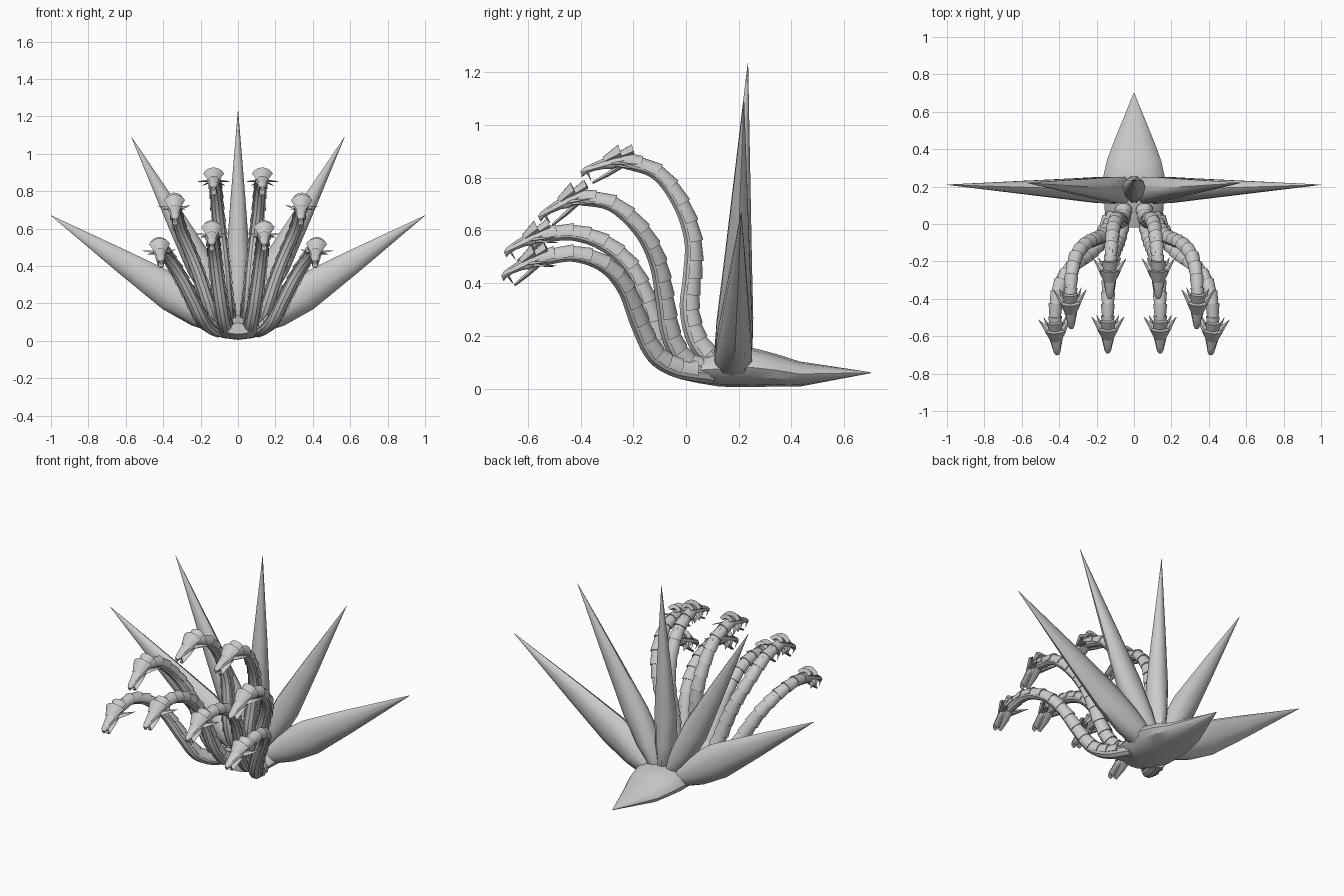
import bpy, bmesh
from math import sin, cos, pi, radians
from mathutils import Vector

if "Cube" in bpy.data.objects:
    bpy.data.objects.remove(bpy.data.objects["Cube"], do_unlink=True)

# One stone grey for everything
grey = bpy.data.materials.new("stone_grey")
grey.use_nodes = True
grey.diffuse_color = (0.6, 0.6, 0.6, 1)
for node in grey.node_tree.nodes:
    if node.type == 'BSDF_PRINCIPLED':
        node.inputs["Base Color"].default_value = grey.diffuse_color
        node.inputs["Roughness"].default_value = 0.7

X = Vector((1, 0, 0))


def skin(bm, rings):
    """Bridge a row of closed rings into a capped solid."""
    rows = [[bm.verts.new(p) for p in ring] for ring in rings]
    n = len(rows[0])
    for a, b in zip(rows, rows[1:]):
        for i in range(n):
            j = (i + 1) % n
            bm.faces.new((a[i], a[j], b[j], b[i]))
    bm.faces.new(rows[0][::-1])
    bm.faces.new(rows[-1])


def finish(name, bm, angle=35):
    bmesh.ops.recalc_face_normals(bm, faces=bm.faces)
    mesh = bpy.data.meshes.new(name)
    bm.to_mesh(mesh)
    bm.free()
    mesh.materials.append(grey)
    mesh.shade_smooth()
    mesh.set_sharp_from_angle(angle=radians(angle))
    obj = bpy.data.objects.new(name, mesh)
    bpy.context.collection.objects.link(obj)


def oval(centre, side, up, wide, high, low=None, sides=10):
    """Oval ring; the lower half may have its own depth."""
    low = high if low is None else low
    ring = []
    for i in range(sides):
        a = 2 * pi * i / sides
        ring.append(centre + side * wide * cos(a) + up * sin(a) * (high if sin(a) > 0 else low))
    return ring


def thorn(bm, base, tip, wide, thick, flat):
    """Flattened four-sided horn; flat is the thin direction."""
    along = (tip - base).normalized()
    across = along.cross(flat).normalized()
    thin = across.cross(along)
    skin(bm, [oval(base, across, thin, wide, thick, sides=4),
              oval(tip, across, thin, 0.001, 0.001, sides=4)])


# Body ending in a pointed rear tail
bm = bmesh.new()
sections = [(-0.02, 0.065, 0.08, 0.03), (0.05, 0.07, 0.155, 0.05),
            (0.13, 0.075, 0.16, 0.068), (0.25, 0.08, 0.165, 0.075),
            (0.34, 0.07, 0.145, 0.062), (0.43, 0.055, 0.112, 0.048),
            (0.70, 0.06, 0.002, 0.002)]
skin(bm, [oval(Vector((0, y, z)), X, Vector((0, 0, 1)), w, h, sides=12)
          for y, z, w, h in sections])
finish("body_and_rear_tail", bm)


# Fan of upright tail spikes
def spike(name, tip, width):
    base = Vector((0, 0.175, 0.03))
    tip = Vector(tip)
    along = (tip - base).normalized()
    depth = (Vector((0, 1, 0)) - along * along.y).normalized()
    across = depth.cross(along)
    profile = [(0, 0.15, 0.03), (0.1, 0.6, 0.075), (0.2, 0.9, 0.072),
               (0.35, 1, 0.058), (0.6, 0.65, 0.036), (1, 0.01, 0.001)]
    bm = bmesh.new()
    skin(bm, [oval(base.lerp(tip, t), across, depth, w * width, d) for t, w, d in profile])
    finish(name, bm, 45)


spike("centre_tail_spike", (0, 0.235, 1.235), 0.062)
for label, m in (("left", 1), ("right", -1)):
    spike(label + "_upper_tail_spike", (m * 0.57, 0.22, 1.09), 0.078)
    spike(label + "_outer_tail_spike", (m, 0.21, 0.67), 0.1)


# Frame on a smooth path: place, side and dorsal directions
def frame(path, u):
    u = min(max(u, 0), 1) * (len(path) - 1)
    i = min(int(u), len(path) - 2)
    t = u - i
    b, c = path[i], path[i + 1]
    a = path[i - 1] if i else b * 2 - c
    d = path[i + 2] if i + 2 < len(path) else c * 2 - b
    m, n = (c - a) / 2, (d - b) / 2
    e, f = (b - c) * 2 + m + n, (c - b) * 3 - m * 2 - n
    place = ((e * t + f) * t + m) * t + b
    along = (e * 3 * t * t + f * 2 * t + m).normalized()
    up = along.cross(X).normalized()
    return place, up.cross(along), up


def radius(u):
    return 0.038 - 0.009 * u


def scale_plate(bm, back, front, r_back, r_front, spread):
    """Overlapping dorsal plate with its free edge lifted at the back."""
    rings = []
    for i in range(9):
        a = radians(spread) * (i / 4 - 1)

        def at(fr, r):
            return fr[0] + (fr[1] * sin(a) + fr[2] * cos(a)) * r
        rings.append([at(back, r_front * 0.8), at(back, r_back), at(front, r_front)])
    skin(bm, rings)


def build_neck(name, path):
    bm = bmesh.new()
    steps = 36
    skin(bm, [oval(*frame(path, i / steps), radius(i / steps), radius(i / steps))
              for i in range(steps + 1)])
    finish(name + "_neck", bm)
    bm = bmesh.new()
    count = 14
    for i in range(1, count):
        u = i / count
        r = radius(u)
        scale_plate(bm, frame(path, u), frame(path, u + 1.1 / count), r * 1.25, r * 1.02, 105)
    finish(name + "_neck_scales", bm)


def build_head(name, base, tip):
    size = (tip - base).length
    along = (tip - base).normalized()
    up = along.cross(X).normalized()
    side = up.cross(along)

    def at(s, t, h):
        return base + side * s + along * (t * size) + up * h

    # Skull with a hooked snout
    bm = bmesh.new()
    skull = [(-0.1, 0.028, 0.028, 0.028), (0.2, 0.036, 0.033, 0.026),
             (0.45, 0.033, 0.028, 0.012), (0.7, 0.024, 0.022, 0.008),
             (0.9, 0.018, 0.015, 0.012), (1, 0.009, 0.004, 0.02)]
    skin(bm, [oval(at(0, t, 0), side, up, w, h, l) for t, w, h, l in skull])
    finish(name + "_skull", bm)

    # Open lower jaw
    bm = bmesh.new()
    jaw = [(0.05, -0.015, 0.027, 0.013), (0.4, -0.034, 0.023, 0.009),
           (0.8, -0.05, 0.012, 0.005)]
    skin(bm, [oval(at(0, t, h), side, up, w, d) for t, h, w, d in jaw])
    finish(name + "_jaw", bm)

    # Flared crest plates
    bm = bmesh.new()
    for t, lift in ((-0.3, 0.05), (0, 0.064)):
        scale_plate(bm, (at(0, t, 0), side, up), (at(0, t + 0.42, 0), side, up),
                    lift, 0.034, 62)
    finish(name + "_crest", bm)

    # Swept horns and fangs on both cheeks
    horns, fangs = bmesh.new(), bmesh.new()
    for m in (1, -1):
        thorn(horns, at(m * 0.024, 0.2, 0), at(m * 0.088, -0.3, -0.028), 0.024, 0.007, up)
        thorn(horns, at(m * 0.024, 0.15, -0.012), at(m * 0.06, -0.3, -0.05), 0.018, 0.006, up)
        thorn(fangs, at(m * 0.014, 0.85, -0.004), at(m * 0.014, 0.82, -0.04), 0.005, 0.005, side)
    finish(name + "_horns", horns)
    finish(name + "_fangs", fangs)


# Four neck paths on the left; the last point is the snout tip
necks = {
    "upper_inner": [(.05, .12, .08), (.06, .04, .18), (.07, .01, .3), (.08, .02, .42),
                    (.095, .025, .56), (.11, -.02, .7), (.12, -.11, .82),
                    (.13, -.24, .865), (.13, -.4, .82)],
    "upper_outer": [(.08, .1, .06), (.12, 0, .1), (.16, -.06, .2), (.21, -.085, .35),
                    (.26, -.11, .48), (.31, -.17, .6), (.335, -.28, .7),
                    (.34, -.41, .725), (.335, -.56, .65)],
    "lower_inner": [(.05, .1, .055), (.07, -.02, .09), (.09, -.1, .19), (.11, -.15, .33),
                    (.125, -.21, .46), (.135, -.31, .55), (.14, -.43, .59),
                    (.14, -.55, .58), (.14, -.69, .515)],
    "lower_outer": [(.1, .1, .055), (.15, -.03, .075), (.2, -.12, .13), (.26, -.18, .25),
                    (.33, -.23, .38), (.39, -.31, .47), (.42, -.43, .51),
                    (.42, -.56, .49), (.41, -.7, .425)],
}
for label, m in (("left", 1), ("right", -1)):
    for place, points in necks.items():
        path = [Vector((x * m, y, z)) for x, y, z in points]
        build_neck(label + "_" + place, path[:-1])
        build_head(label + "_" + place, path[-2], path[-1])
